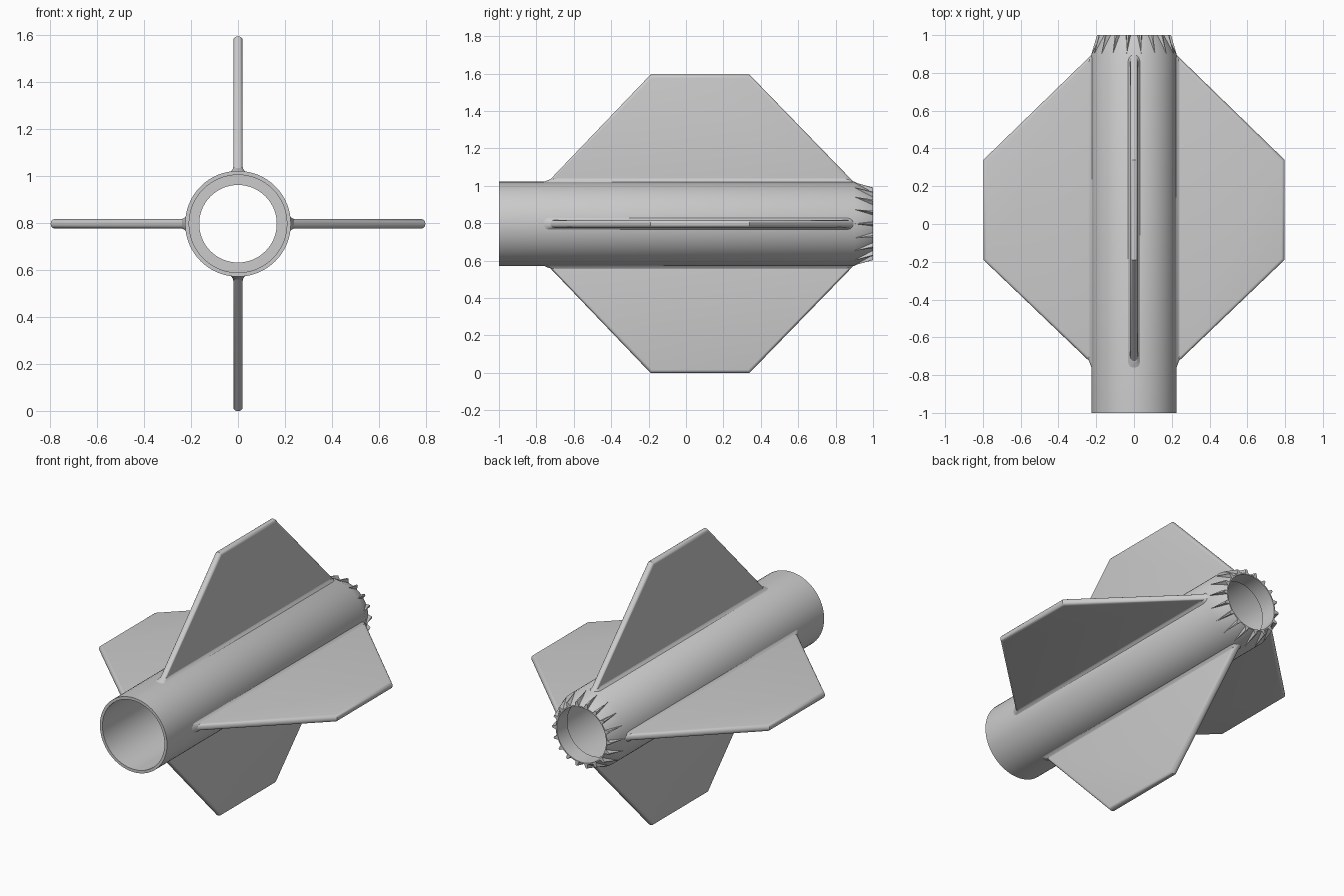
import bpy, bmesh, math
from mathutils import Matrix, Vector

if "Cube" in bpy.data.objects:
    bpy.data.objects.remove(bpy.data.objects["Cube"])

ZC = 0.797  # height of the tube axis


def finish(bm, name, angle=35):
    bmesh.ops.recalc_face_normals(bm, faces=bm.faces)
    bm.normal_update()
    me = bpy.data.meshes.new(name)
    bm.to_mesh(me)
    bm.free()
    me.polygons.foreach_set("use_smooth", [True] * len(me.polygons))
    me.set_sharp_from_angle(angle=math.radians(angle))
    ob = bpy.data.objects.new(name, me)
    ob.location.z = ZC
    bpy.context.collection.objects.link(ob)
    return ob


def lathe(name, profile, sides=64):
    """Revolve a closed (radius, y) profile about the y axis."""
    bm = bmesh.new()
    rings = []
    for i in range(sides):
        a = 2 * math.pi * i / sides
        rings.append([bm.verts.new((r * math.cos(a), y, r * math.sin(a))) for r, y in profile])
    n = len(profile)
    for i in range(sides):
        p, q = rings[i], rings[(i + 1) % sides]
        for j in range(n):
            bm.faces.new((p[j], p[(j + 1) % n], q[(j + 1) % n], q[j]))
    return finish(bm, name, 30)


# Hollow tube with a tapered tail ring
lathe("tube_body", [(0.225, -1), (0.225, 0.9), (0.172, 1), (0.165, 1),
                    (0.165, 0.9), (0.208, 0.9), (0.208, -1)])

# Small wedge ridges around the tail cone
bm = bmesh.new()
COUNT = 18
for i in range(COUNT):
    rot = Matrix.Rotation(2 * math.pi * (i + 0.5) / COUNT, 4, 'Y')
    pts = [(0, 0.9, 0.225), (-0.013, 1, 0.168), (0.013, 1, 0.168),
           (0.005, 1, 0.196), (-0.005, 1, 0.196), (0, 0.9, 0.215)]
    v = [bm.verts.new(rot @ Vector(p)) for p in pts]
    for f in ((1, 2, 3, 4), (0, 4, 3), (0, 3, 2), (0, 1, 4), (0, 2, 5), (0, 5, 1), (5, 2, 1)):
        bm.faces.new([v[k] for k in f])
finish(bm, "tail_ridges", 20)


def fin(name, angle):
    # Plate with rounded edges
    bm = bmesh.new()
    outline = [(-0.75, 0.212), (-0.19, 0.797), (0.34, 0.797), (0.908, 0.212)]
    lo = [bm.verts.new((-0.02, y, z)) for y, z in outline]
    hi = [bm.verts.new((0.02, y, z)) for y, z in outline]
    bm.faces.new(lo)
    bm.faces.new(hi[::-1])
    for i in range(4):
        j = (i + 1) % 4
        bm.faces.new((lo[i], lo[j], hi[j], hi[i]))
    rim = [e for e in bm.edges if abs(e.verts[0].co.x - e.verts[1].co.x) < 1e-5]
    bmesh.ops.bevel(bm, geom=rim, offset=0.017, segments=4, profile=0.5, affect='EDGES')

    # Concave fillet where the plate meets the tube: (height, half width, front y, back y)
    layers = [(0.218, 0.036, -0.78, 0.895), (0.226, 0.027, -0.757, 0.895),
              (0.234, 0.022, -0.738, 0.885), (0.243, 0.0195, -0.71, 0.865)]
    loops = []
    for z, w, y0, y1 in layers:
        ring = []
        for cy, start in ((y1 - w, 0), (y0 + w, math.pi)):
            for k in range(7):
                a = start + math.pi * k / 6
                ring.append(bm.verts.new((w * math.cos(a), cy + w * math.sin(a), z)))
        loops.append(ring)
    for p, q in zip(loops, loops[1:]):
        for i in range(len(p)):
            j = (i + 1) % len(p)
            bm.faces.new((p[i], p[j], q[j], q[i]))
    bm.faces.new(loops[-1])
    bm.faces.new(loops[0][::-1])
    bm.transform(Matrix.Rotation(angle, 4, 'Y'))
    finish(bm, name)


# Four fins at right angles
for k, side in enumerate(("top", "right", "bottom", "left")):
    fin("fin_" + side, k * math.pi / 2)
